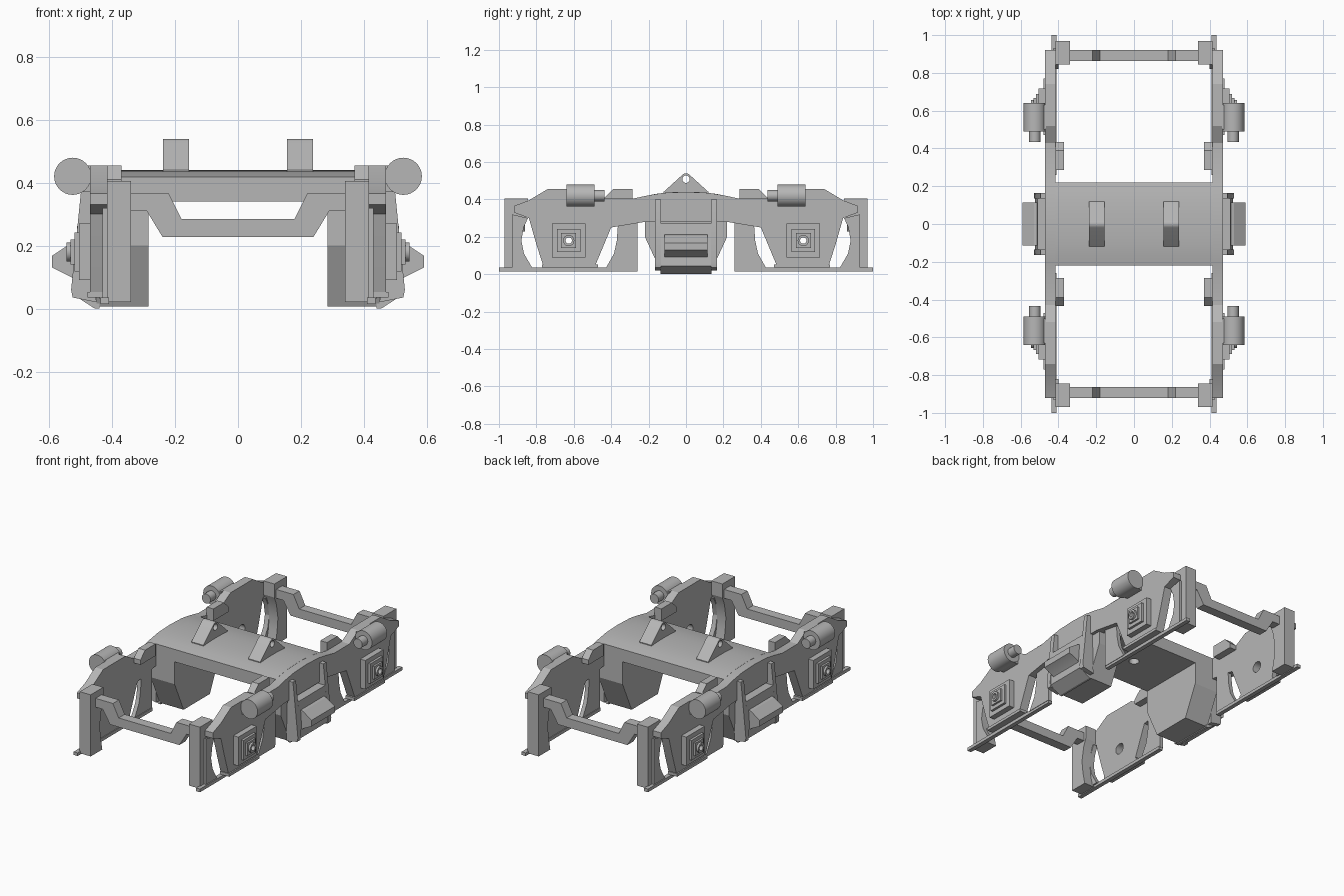
import bpy, bmesh, math
from mathutils import Vector

if "Cube" in bpy.data.objects:
    bpy.data.objects.remove(bpy.data.objects["Cube"], do_unlink=True)

grey = bpy.data.materials.new("steel grey")
grey.use_nodes = True
grey.diffuse_color = (0.47, 0.47, 0.47, 1)
grey.node_tree.nodes["Principled BSDF"].inputs["Base Color"].default_value = (0.47, 0.47, 0.47, 1)
parts = []


def finish(name, bm):
    bmesh.ops.recalc_face_normals(bm, faces=bm.faces)
    me = bpy.data.meshes.new(name)
    bm.to_mesh(me)
    bm.free()
    me.materials.append(grey)
    ob = bpy.data.objects.new(name, me)
    bpy.context.collection.objects.link(ob)
    parts.append(ob)
    return ob


def prism(name, pts, axis, a, b):
    """Extrude a profile from a to b: (y, z) points along x, or (x, z) points along y."""
    bm = bmesh.new()
    verts = [bm.verts.new((a, p, q) if axis == "x" else (p, a, q)) for p, q in pts]
    face = bm.faces.new(verts)
    out = bmesh.ops.extrude_face_region(bm, geom=[face])
    move = Vector((b - a, 0, 0) if axis == "x" else (0, b - a, 0))
    bmesh.ops.translate(bm, vec=move, verts=[v for v in out["geom"] if isinstance(v, bmesh.types.BMVert)])
    return finish(name, bm)


def box(name, x0, x1, y0, y1, z0, z1):
    return prism(name, [(y0, z0), (y1, z0), (y1, z1), (y0, z1)], "x", x0, x1)


def cyl(name, p0, p1, r, segments=24):
    p0, p1 = Vector(p0), Vector(p1)
    bm = bmesh.new()
    bmesh.ops.create_cone(bm, cap_ends=True, segments=segments, radius1=r, radius2=r, depth=(p1 - p0).length)
    bm.transform((p1 - p0).to_track_quat("Z", "Y").to_matrix().to_4x4())
    bmesh.ops.translate(bm, vec=(p0 + p1) / 2, verts=bm.verts)
    return finish(name, bm)


def drill(ob, p0, p1, r):
    cutter = cyl("cutter", p0, p1, r)
    cutter.hide_render = True
    mod = ob.modifiers.new("bore", "BOOLEAN")
    mod.operation, mod.solver, mod.object = "DIFFERENCE", "EXACT", cutter
    bpy.context.view_layer.objects.active = ob
    bpy.ops.object.modifier_apply(modifier=mod.name)
    parts.remove(cutter)
    bpy.data.objects.remove(cutter, do_unlink=True)


def mirror(ob, y=True):
    mod = ob.modifiers.new("mirror", "MIRROR")
    mod.use_axis = (True, y, False)
    mod.use_mirror_merge = False
    return ob


def both(half):
    """Complete a half profile by reflecting it in its first coordinate."""
    return half + [(-p, q) for p, q in reversed(half) if p > 0]


AY, AZ = 0.627, 0.18  # axle centre

# Side frames with axle bores
frame = prism("side_frame", both([
    (0, .44), (.12, .435), (.20, .422), (.28, .405), (.43, .405), (.52, .455), (.74, .455),
    (.84, .395), (.92, .365), (.92, .33), (.84, .30), (.80, .16), (.76, .035), (.49, .035),
    (.40, .25), (.22, .28), (0, .28)]), "x", .415, .47)
for s in (-1, 1):
    drill(frame, (.40, s * AY, AZ), (.50, s * AY, AZ), .034)
mirror(frame, False)

# Bolster across the middle, with a pivot socket below
bolster = prism("bolster", both([
    (0, .44), (.06, .439), (.12, .435), (.17, .428), (.22, .418), (.22, .34), (0, .34)]), "x", -.416, .416)
drill(bolster, (0, 0, .30), (0, 0, .38), .03)

# Lifting lugs on the bolster
tip = [(.028 * math.sin(math.radians(a)), .511 + .028 * math.cos(math.radians(a))) for a in (0, 15, 30, 45)]
lug = prism("lifting_lug", both(tip + [(.12, .44), (.12, .42), (0, .42)]), "x", .155, .238)
drill(lug, (.1, 0, .508), (.3, 0, .508), .02)
mirror(lug, False)

# Spring housings under the bolster, and their outer covers
mirror(prism("spring_housing", both([(0, .36), (.22, .36), (.22, .20), (.13, .006), (0, .006)]),
             "x", .285, .45), False)
mirror(prism("housing_cover", [(.44, 0), (.455, 0), (.525, .045), (.51, .27), (.45, .27)],
             "y", -.135, .135), False)
mirror(prism("step_box", [(.50, .215), (.53, .208), (.59, .168), (.59, .13), (.53, .10), (.50, .07)],
             "y", -.115, .115), False)
mirror(prism("cover_rib", [(.46, .40), (.495, .40), (.50, .36), (.53, .06), (.525, .035), (.45, .02)],
             "y", .135, .165))

# End posts with curved inner edges, and the curved guard plates
mirror(prism("end_post", [(.97, .405), (.845, .405), (.845, .32), (.865, .27), (.88, .18),
                          (.872, .10), (.855, .02), (.97, .02)], "x", .34, .416))
mirror(prism("guard_plate_outer", [(.93, .32), (.845, .30), (.868, .25), (.88, .18), (.866, .11),
                                   (.82, .03), (.93, .03)], "x", .40, .43))
mirror(prism("guard_plate_inner", [(.258, .30), (.36, .30), (.365, .25), (.37, .18), (.385, .11),
                                   (.43, .03), (.258, .03)], "x", .415, .44))

# Bottom rails, axle feet and the blocks on the frame top
mirror(box("bottom_rail", .41, .437, .26, 1.0, .015, .035))
mirror(box("axle_foot", .415, .478, .47, .77, .035, .053))
mirror(prism("frame_block", [(.285, .38), (.285, .455), (.39, .455), (.435, .41), (.435, .38)],
             "x", .37, .416))

# Cranked cross bars at both ends
bar = prism("cross_bar", both([(.18, .285), (.22, .365), (.345, .365), (.345, .31), (.29, .31), (.24, .228)]),
            "y", .862, .922)
mod = bar.modifiers.new("mirror", "MIRROR")
mod.use_axis = (False, True, False)

# Axle box covers in diminishing steps
for name, x0, x1, h in (("axle_box", .465, .505, .09), ("axle_cover", .50, .52, .062),
                        ("axle_cap", .515, .532, .04)):
    plate = box(name, x0, x1, AY - h, AY + h, AZ - h, AZ + h)
    drill(plate, (.4, AY, AZ), (.6, AY, AZ), .017)
    mirror(plate)
hub = cyl("axle_hub", (.52, AY, AZ), (.545, AY, AZ), .03)
drill(hub, (.4, AY, AZ), (.6, AY, AZ), .017)
mirror(hub)

# Dampers lying along the frame tops
mirror(cyl("damper_body", (.525, .49, .42), (.525, .64, .42), .059, 32))
mirror(cyl("damper_rod", (.525, .435, .42), (.525, .50, .42), .03))
mirror(box("damper_bracket", .465, .50, .50, .63, .37, .455))

# Smooth rounded surfaces, keeping edges sharp
bpy.ops.object.select_all(action="DESELECT")
for ob in parts:
    ob.select_set(True)
bpy.context.view_layer.objects.active = frame
bpy.ops.object.shade_smooth_by_angle(angle=math.radians(20))
